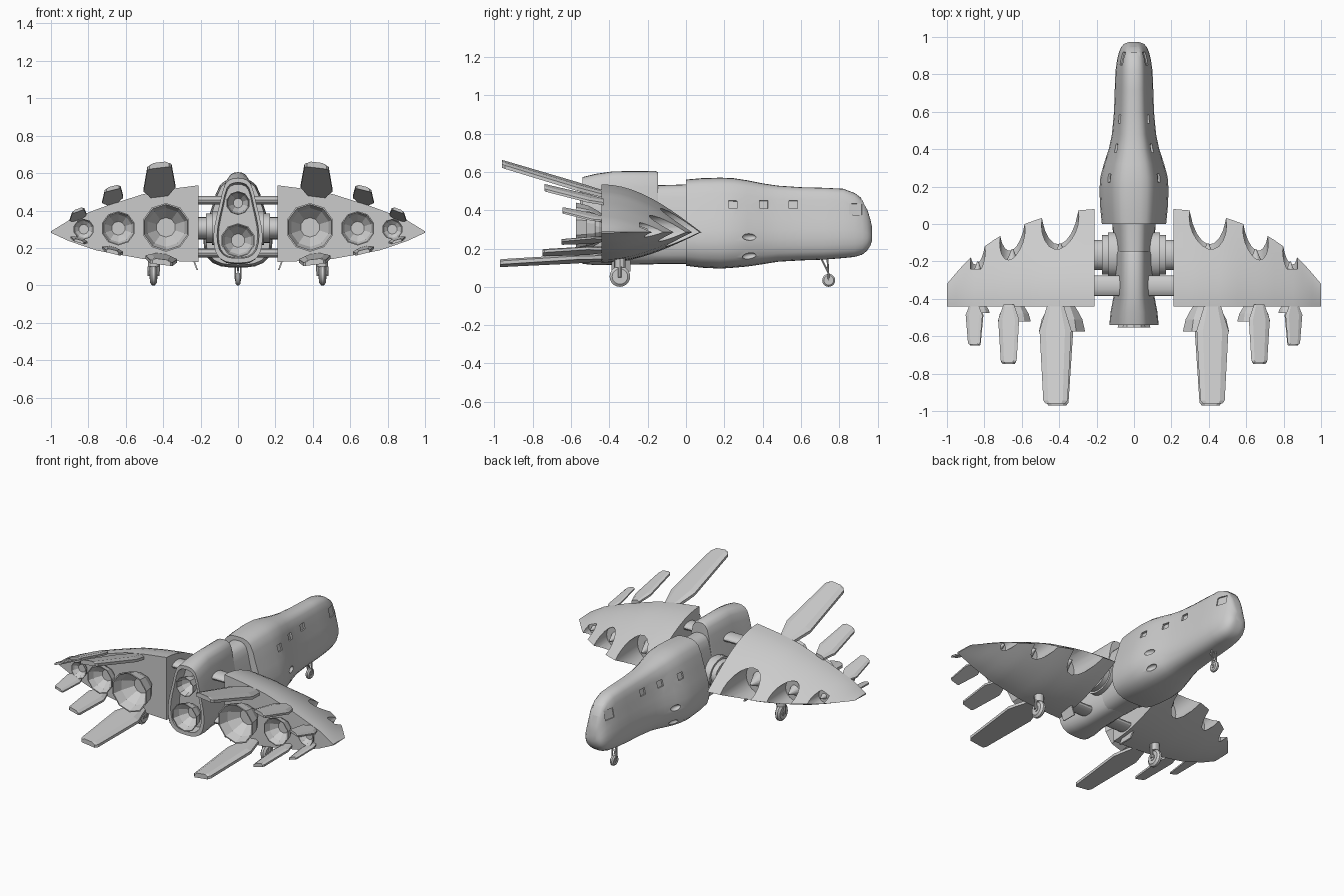
import bpy, bmesh, math
from mathutils import Vector, Matrix

if "Cube" in bpy.data.objects:
    bpy.data.objects.remove(bpy.data.objects["Cube"])

hull = bpy.data.materials.new("hull_grey")
hull.diffuse_color = (0.6, 0.6, 0.6, 1)
hull.use_nodes = True
hull.node_tree.nodes["Principled BSDF"].inputs["Base Color"].default_value = hull.diffuse_color


def lerp(table, x):
    for (a, p), (b, q) in zip(table, table[1:]):
        if x <= b:
            return p + (q - p) * (x - a) / (b - a)
    return table[-1][1]


def finish(name, bm, mirror=False, cutters=(), angle=30):
    """Turn a bmesh into an object, cut it, mirror it across x and shade it."""
    bmesh.ops.recalc_face_normals(bm, faces=bm.faces[:])
    me = bpy.data.meshes.new(name)
    bm.to_mesh(me)
    bm.free()
    me.materials.append(hull)
    ob = bpy.data.objects.new(name, me)
    bpy.context.collection.objects.link(ob)
    bpy.ops.object.select_all(action='DESELECT')
    bpy.context.view_layer.objects.active = ob
    ob.select_set(True)
    for c in cutters:
        m = ob.modifiers.new("cut", 'BOOLEAN')
        m.operation, m.solver, m.object = 'DIFFERENCE', 'EXACT', c
        bpy.ops.object.modifier_apply(modifier=m.name)
    if mirror:
        m = ob.modifiers.new("mirror", 'MIRROR')
        m.use_mirror_merge = False
        bpy.ops.object.modifier_apply(modifier=m.name)
    if angle:
        bpy.ops.object.shade_smooth_by_angle(angle=math.radians(angle))
    for c in cutters:
        bpy.data.objects.remove(c, do_unlink=True)
    return ob


def loft(rings):
    """Skin closed rings and cap both ends."""
    bm = bmesh.new()
    vs = [[bm.verts.new(p) for p in r] for r in rings]
    n = len(rings[0])
    for a, b in zip(vs, vs[1:]):
        for i in range(n):
            bm.faces.new((a[i], a[(i + 1) % n], b[(i + 1) % n], b[i]))
    bm.faces.new(vs[0])
    bm.faces.new(vs[-1])
    return bm


def rod(bm, a, b, r1, r2=None, seg=16, squash=None):
    """Cylinder or cone between two points; squash scales it about its middle."""
    a, b = Vector(a), Vector(b)
    rot = (b - a).to_track_quat('Z', 'Y').to_matrix().to_4x4()
    mid = Matrix.Translation((a + b) / 2)
    sq = Matrix.Diagonal(squash or (1, 1, 1)).to_4x4()
    bmesh.ops.create_cone(bm, cap_ends=True, segments=seg, radius1=r1,
                          radius2=r1 if r2 is None else r2,
                          depth=(b - a).length, matrix=mid @ sq @ rot)


# ---- fuselage: pear-shaped section, stations are (y, half width, bottom, top)
PEAR = [(0, 0), (.28, .003), (.5, .015), (.72, .05), (.88, .11), (.97, .2), (1, .3), (.96, .42),
        (.86, .56), (.74, .7), (.64, .83), (.52, .93), (.38, .975), (.2, .995), (0, 1)]


def ring(y, w, zb, zt):
    half = [(w * a, y, zb + (zt - zb) * h) for a, h in PEAR]
    return half + [(-x, yy, z) for x, yy, z in half[-2:0:-1]]


BODY = [(0, .172, .11, .56), (.08, .18, .1, .567), (.18, .185, .095, .57), (.25, .18, .1, .567),
        (.32, .162, .106, .556), (.4, .135, .118, .54), (.48, .118, .131, .528),
        (.6, .107, .138, .52), (.72, .103, .142, .517), (.82, .099, .15, .512), (.88, .09, .156, .49),
        (.92, .08, .168, .46), (.945, .069, .188, .41), (.963, .054, .215, .35), (.972, .03, .245, .31)]


def surf(y, z):
    w, zb, zt = (lerp([(s[0], s[k]) for s in BODY], y) for k in (1, 2, 3))
    return w * lerp([(h, a) for a, h in PEAR], (z - zb) / (zt - zb))


def cutter(y, z, size, s, round_=False):
    """Shallow cutter lying on the fuselage side at (y, z)."""
    e = .01
    n = Vector((1, -(surf(y + e, z) - surf(y - e, z)) / (2 * e),
                -(surf(y, z + e) - surf(y, z - e)) / (2 * e))).normalized()
    fwd = (Vector((0, 1, 0)) - n * n.y).normalized()
    up = n.cross(fwd)
    m = Matrix((n, fwd, up)).transposed().to_4x4()
    m = Matrix.Translation((surf(y, z), y, z)) @ m @ Matrix.Diagonal((*size, 1))
    m = Matrix.Diagonal((s, 1, 1, 1)) @ m
    bm = bmesh.new()
    if round_:
        bmesh.ops.create_uvsphere(bm, u_segments=16, v_segments=10, radius=.5, matrix=m)
    else:
        bmesh.ops.create_cube(bm, size=1, matrix=m)
    ob = finish("cutter", bm, angle=0)
    ob.hide_render = True
    return ob


cuts = []
for s in (1, -1):
    cuts += [cutter(y, .43, (.022, .045, .042), s) for y in (.56, .405, .245)]
    cuts += [cutter(.33, z, (.04, .075, .035), s, True) for z in (.26, .16)]
    cuts.append(cutter(.885, .405, (.016, .07, .06), s))
# front windscreen recess
bm = bmesh.new()
bmesh.ops.create_cube(bm, size=1, matrix=Matrix.Translation((0, .938, .437)) @
                      Matrix.Rotation(math.radians(-60), 4, 'X') @ Matrix.Diagonal((.06, .065, .02, 1)))
cuts.append(finish("cutter", bm, angle=0))
finish("forward_fuselage", loft([ring(*s) for s in BODY]), cutters=cuts)

# ---- aft body and raised tail shroud with a recessed rear
finish("mid_body", loft([ring(*s) for s in ((.01, .115, .12, .535), (-.08, .112, .12, .532),
                                            (-.17, .108, .12, .53))]))
finish("tail_shroud", loft([ring(*s) for s in (
    (-.145, .1, .12, .598), (-.16, .105, .118, .605), (-.38, .108, .115, .603), (-.47, .125, .113, .59),
    (-.54, .132, .12, .573), (-.54, .112, .145, .55), (-.46, .105, .15, .54))]))

# ---- wings: swept shells, thick at the straight rear edge
LEAD = [(.21, .08), (.33, .07), (.5, .03), (.6, -.005), (.72, -.065), (.85, -.155), (.92, -.225), (1, -.32)]
TOP = [(.21, .25), (.35, .232), (.5, .205), (.72, .135), (.9, .065), (1, .004)]
LOW = [(.21, .16), (.35, .155), (.5, .145), (.75, .1), (.9, .05), (1, .004)]
REAR, MID = -.44, .285


def wing_ring(x):
    lead, n = lerp(LEAD, x), 10

    def pt(t, h):
        return (x, lead + (REAR - lead) * t, MID + h * math.sin(t * math.pi / 2))
    return ([pt(1 - i / n, lerp(TOP, x)) for i in range(n + 1)] +
            [pt(i / n, -lerp(LOW, x)) for i in range(1, n + 1)])


ENGINES = [(.385, .31, .13, -.575, .1), (.64, .305, .092, -.52, .068), (.825, .3, .056, -.475, .04)]
cuts = []
for x, z, r, y1, hole in ENGINES:      # intake bores through the leading edge
    bm = bmesh.new()
    rod(bm, (x + .01, .2, z), (x + .01, lerp(LEAD, x) - 2.6 * hole, z), hole, seg=20)
    cuts.append(finish("cutter", bm, angle=0))
finish("wings", loft([wing_ring(.21 + .79 * i / 16) for i in range(17)]), mirror=True, cutters=cuts)

bm = bmesh.new()                       # cones inside the intakes
for x, z, r, y1, hole in ENGINES:
    back = lerp(LEAD, x) - 2.6 * hole
    rod(bm, (x + .01, back - .01, z), (x + .01, back + hole, z), hole * .55, .004, 12)
finish("intake_spinners", bm, mirror=True)


# ---- exhaust bells, ten flat sides
def bell(bm, x, z, r, y0, y1, seg=10):
    prof = [(.5, 0), (.66, .2), (.88, .55), (1, 1), (.94, 1), (.8, .6), (.4, .15)]
    rings = []
    for k, t in prof:
        rings.append([bm.verts.new((x + r * k * math.cos(a), y0 + (y1 - y0) * t, z + r * k * math.sin(a)))
                      for a in (math.tau * (i + .5) / seg for i in range(seg))])
    for a, b in zip(rings, rings[1:]):
        for i in range(seg):
            bm.faces.new((a[i], a[(i + 1) % seg], b[(i + 1) % seg], b[i]))
    bm.faces.new(rings[0])
    bm.faces.new(rings[-1])


bm = bmesh.new()
for x, z, r, y1, hole in ENGINES:
    bell(bm, x, z, r, -.43, y1)
finish("wing_exhausts", bm, mirror=True, angle=0)
bm = bmesh.new()
bell(bm, 0, .44, .064, -.45, -.553)
bell(bm, 0, .24, .092, -.45, -.553)
finish("tail_exhausts", bm, angle=0)


# ---- tail fins: (x, root z, tip z, tip y, shoulder width, tip width, roll)
def fin(x, z0, z1, y1, ws, wt, roll, th):
    bm = bmesh.new()
    outline = [(0, ws * .5), (.26, ws), (.97, wt), (1, wt * .8)]
    rings = []
    for t, w in outline:
        y, z = -.43 + (y1 + .43) * t, z0 + (z1 - z0) * t
        sec = [(-.5, -.5), (.5, -.5), (.5, .1), (.3, .5), (-.3, .5), (-.5, .1)]
        rings.append([(x + a * w, y, z + b * th - roll * a * w) for a, b in sec])
    bm.free()
    return loft(rings)


FINS = [("upper_large_fins", .42, .485, .643, -.96, .17, .13, .12, .03),
        ("upper_middle_fins", .67, .445, .52, -.74, .112, .085, .25, .022),
        ("upper_small_fins", .855, .355, .402, -.645, .09, .065, .35, .016),
        ("lower_large_fins", .41, .155, .125, -.97, .17, .12, -.12, .03),
        ("lower_middle_fins", .67, .195, .18, -.748, .112, .08, -.25, .022),
        ("lower_small_fins", .85, .25, .236, -.65, .09, .06, -.3, .016)]
for name, *spec in FINS:
    finish(name, fin(*spec), mirror=True, angle=0)

# ---- wing joints: flattened tubes above and below, stepped hub between
bm = bmesh.new()
for z in (.455, .172):
    rod(bm, (.05, -.33, z), (.23, -.33, z), .054, squash=(1, 1, .44))
finish("wing_tubes", bm, mirror=True)
bm = bmesh.new()
for x0, x1, r in ((.06, .14, .12), (.1, .172, .105), (.15, .23, .08)):
    rod(bm, (x0, -.165, .305), (x1, -.165, .305), r, seg=20, squash=(1, 1, .75))
finish("wing_hubs", bm, mirror=True)


# ---- landing gear
def wheel(bm, x, y, z, r, w):
    rod(bm, (x - w / 2, y, z), (x - w * .2, y, z), r * .75, r, 20)
    rod(bm, (x - w * .2, y, z), (x + w * .2, y, z), r, seg=20)
    rod(bm, (x + w * .2, y, z), (x + w / 2, y, z), r, r * .75, 20)
    rod(bm, (x - w * .62, y, z), (x + w * .62, y, z), r * .35, seg=10)


bm = bmesh.new()
wheel(bm, .452, -.345, .054, .054, .036)
finish("main_wheels", bm, mirror=True)
bm = bmesh.new()
rod(bm, (.428, -.345, .05), (.425, -.345, .17), .009, seg=8)
rod(bm, (.476, -.345, .05), (.47, -.345, .17), .009, seg=8)
rod(bm, (.45, -.345, .1), (.45, -.345, .18), .03, seg=12)
finish("main_struts", bm, mirror=True)
bm = bmesh.new()
wheel(bm, 0, .745, .034, .034, .026)
finish("nose_wheel", bm)
bm = bmesh.new()
for x in (.015, -.015):
    rod(bm, (x, .745, .034), (x, .738, .16), .005, seg=8)
rod(bm, (0, .743, .075), (0, .7, .16), .005, seg=8)
finish("nose_struts", bm)

# ---- small gear doors under the inner wing edges
bm = bmesh.new()
bmesh.ops.create_cube(bm, size=1, matrix=Matrix.Translation((.228, -.34, .11)) @
                      Matrix.Rotation(math.radians(20), 4, 'Y') @ Matrix.Diagonal((.008, .1, .06, 1)))
finish("gear_doors", bm, mirror=True, angle=0)
